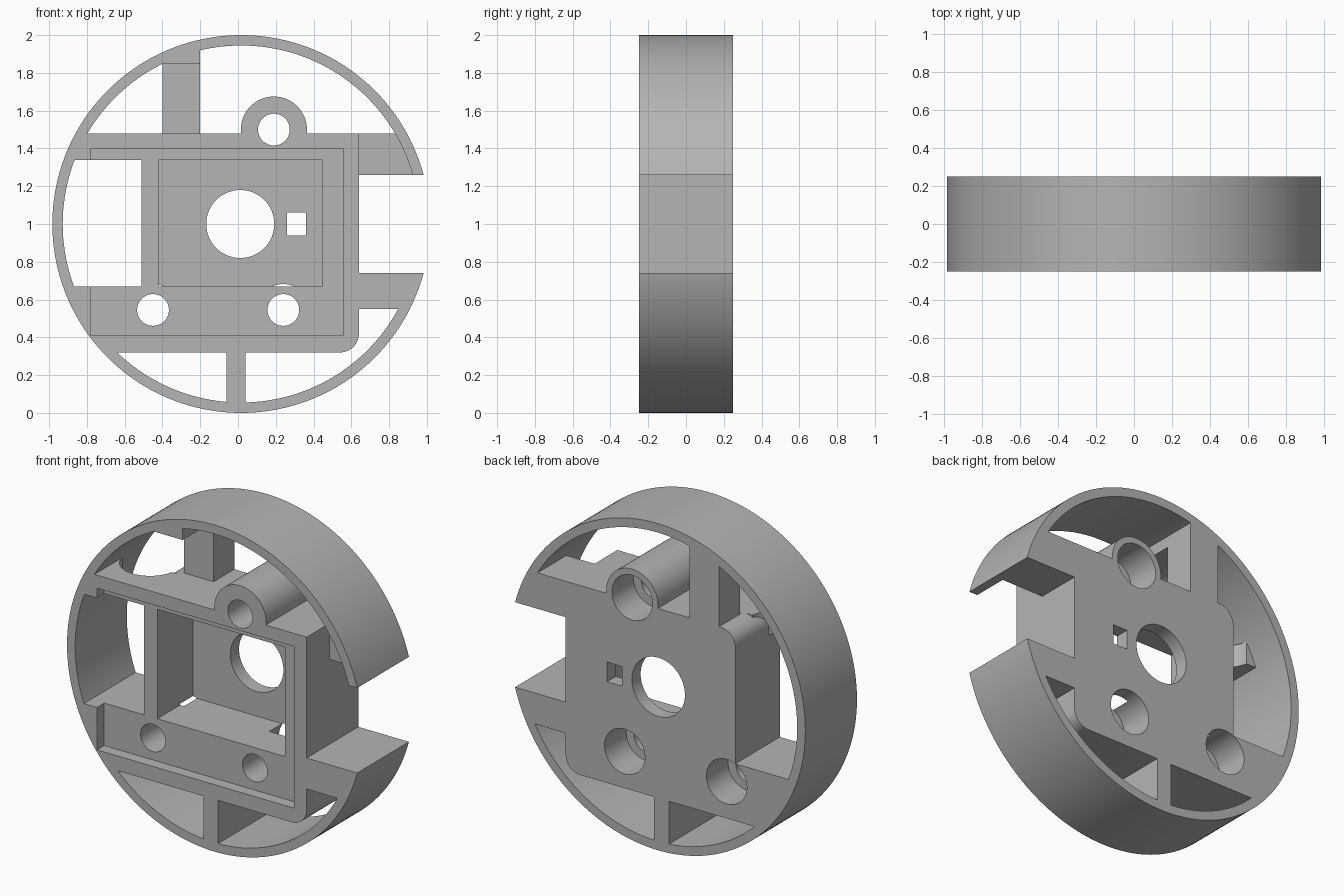
import bpy, bmesh, math
from mathutils import Matrix

if "Cube" in bpy.data.objects:
    bpy.data.objects.remove(bpy.data.objects["Cube"])

CX, CZ, HALF = 0.017, 1.0, 0.25     # ring centre and half depth
OVER = 0.4                          # cutters reach past both faces

grey = bpy.data.materials.new("plain grey")
grey.use_nodes = True
colour = (0.46, 0.46, 0.46, 1)
grey.diffuse_color = colour
grey.node_tree.nodes["Principled BSDF"].inputs["Base Color"].default_value = colour


def to_object(bm, name):
    bmesh.ops.recalc_face_normals(bm, faces=bm.faces)
    mesh = bpy.data.meshes.new(name)
    bm.to_mesh(mesh)
    bm.free()
    obj = bpy.data.objects.new(name, mesh)
    bpy.context.collection.objects.link(obj)
    return obj


def box(name, x0, x1, z0, z1, y0=-HALF, y1=HALF, rounded=(), radius=0.1):
    """Block; 'rounded' lists (x, z) corners whose depth edge is rounded."""
    bm = bmesh.new()
    bmesh.ops.create_cube(bm, size=1)
    bm.transform(Matrix.Translation(((x0 + x1) / 2, (y0 + y1) / 2, (z0 + z1) / 2))
                 @ Matrix.Diagonal((x1 - x0, y1 - y0, z1 - z0, 1)))
    edges = [e for e in bm.edges for c in rounded
             if all(abs(v.co.x - c[0]) + abs(v.co.z - c[1]) < 0.001 for v in e.verts)]
    if edges:
        bmesh.ops.bevel(bm, geom=edges, offset=radius, segments=10,
                        profile=0.5, affect='EDGES')
    return to_object(bm, name)


def rod(name, x, z, r, y0=-HALF, y1=HALF, sides=64):
    """Cylinder running front to back."""
    bm = bmesh.new()
    bmesh.ops.create_cone(bm, cap_ends=True, segments=sides, radius1=r, radius2=r,
                          depth=y1 - y0)
    bm.transform(Matrix.Translation((x, (y0 + y1) / 2, z))
                 @ Matrix.Rotation(math.pi / 2, 4, 'X'))
    return to_object(bm, name)


def post(name, x, y, r, z0, z1):
    """Upright cylinder."""
    bm = bmesh.new()
    bmesh.ops.create_cone(bm, cap_ends=True, segments=64, radius1=r, radius2=r,
                          depth=z1 - z0)
    bm.transform(Matrix.Translation((x, y, (z0 + z1) / 2)))
    return to_object(bm, name)


def combine(target, operation, *others):
    for other in others:
        mod = target.modifiers.new(operation, 'BOOLEAN')
        mod.operation, mod.solver, mod.object = operation, 'EXACT', other
        graph = bpy.context.evaluated_depsgraph_get()
        mesh = bpy.data.meshes.new_from_object(target.evaluated_get(graph))
        target.modifiers.clear()
        target.data = mesh
        bpy.data.objects.remove(other)
    return target


# Outer ring
ring = rod("ring", CX, CZ, 1.0, sides=160)
combine(ring, 'DIFFERENCE', rod("bore", CX, CZ, 0.945, -OVER, OVER, 160))

# Front shelf at upper left, scooped from behind
shelf = box("shelf", -1, -0.4, 1.34, 1.48, y1=0.02)
combine(shelf, 'DIFFERENCE', post("scoop", -0.63, 0.05, 0.17, 1.2, 1.6))

# Central body with its arms, trimmed to the ring
housing = box("housing", -0.51, 0.64, 0.32, 1.48,
              rounded=((-0.51, 1.48), (0.64, 0.32)))
combine(housing, 'UNION',
        shelf,
        box("lower_left_arm", -1, -0.2, 0.32, 0.67),
        box("lower_right_arm", 0.5, 1, 0.55, 0.74),
        box("upper_right_arm", 0.5, 1, 1.26, 1.48, y0=-0.03),
        box("bottom_strut", -0.06, 0.04, 0.02, 0.4),
        box("top_strut", -0.4, -0.2, 1.4, 1.98, y0=0.05),
        box("top_strut_head", -0.4, -0.2, 1.85, 1.98),
        rod("boss", 0.19, 1.5, 0.175))
combine(housing, 'INTERSECT', rod("trim", CX, CZ, 0.97, -OVER, OVER, 160))
combine(housing, 'UNION', ring)

# Side gap, front recess, pocket, centre hole and small slot
combine(housing, 'DIFFERENCE',
        box("gap", 0.64, 1.2, 0.74, 1.26, -OVER, OVER),
        box("recess", -0.78, 0.555, 0.41, 1.40, -OVER, -0.18),
        box("pocket", -0.42, 0.445, 0.67, 1.34, -OVER, 0.165),
        rod("centre_hole", 0.012, 1.0, 0.18, -OVER, OVER),
        box("slot", 0.26, 0.36, 0.94, 1.06, 0, OVER))

# Screw holes with wide bores at the back
for x, z in ((-0.45, 0.545), (0.24, 0.545), (0.19, 1.5)):
    combine(housing, 'DIFFERENCE',
            rod("screw_hole", x, z, 0.084, -OVER, OVER),
            rod("screw_head_bore", x, z, 0.137, 0.04, OVER))

# Finish
housing.data.materials.clear()
housing.data.materials.append(grey)
for poly in housing.data.polygons:
    poly.material_index = 0
bpy.ops.object.select_all(action='DESELECT')
housing.select_set(True)
bpy.context.view_layer.objects.active = housing
bpy.ops.object.shade_smooth_by_angle(angle=math.radians(30))
